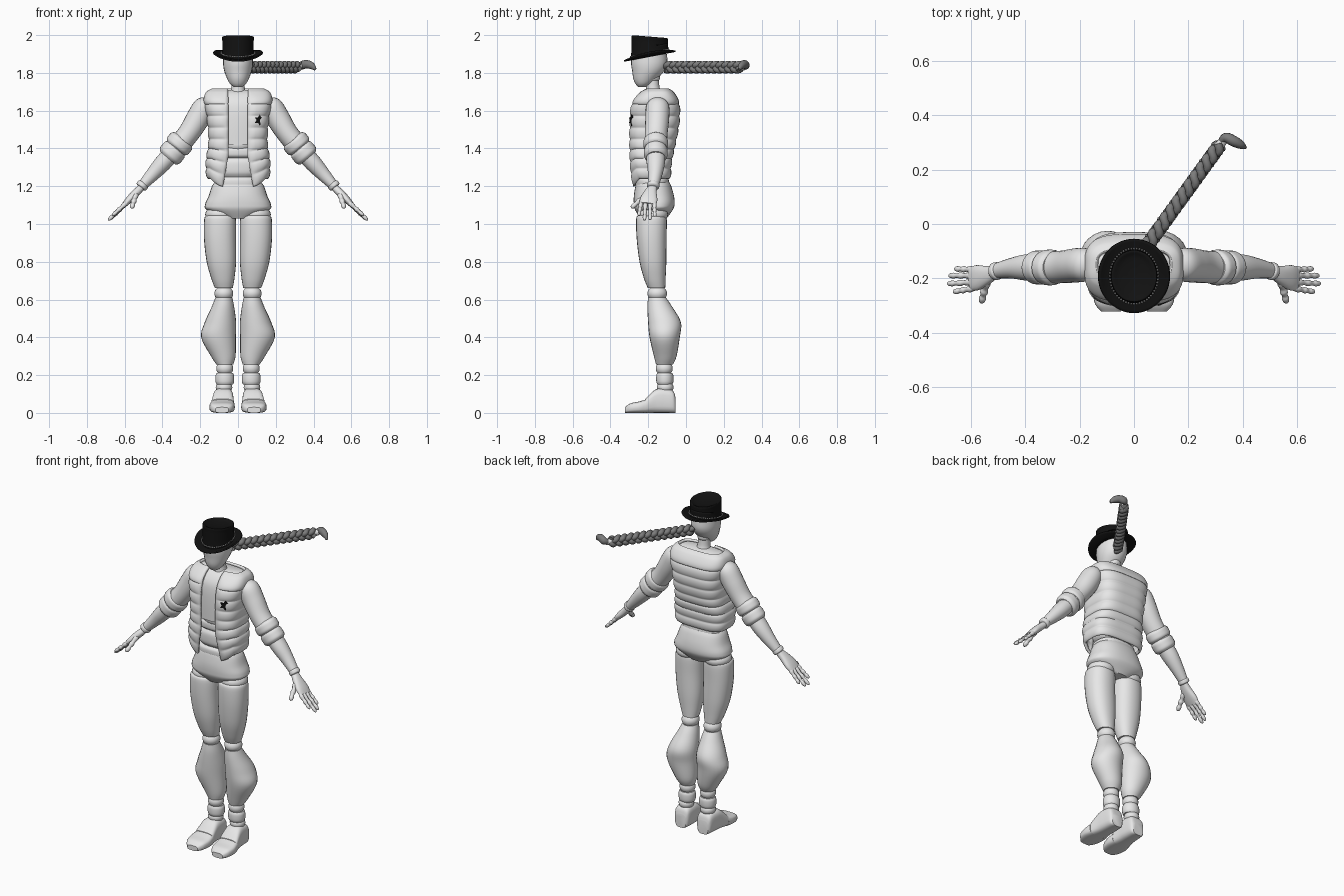
import bpy, bmesh, math
from mathutils import Vector

if "Cube" in bpy.data.objects:
    bpy.data.objects.remove(bpy.data.objects["Cube"])

X, Y, Z = Vector((1, 0, 0)), Vector((0, 1, 0)), Vector((0, 0, 1))


def material(name, value):
    m = bpy.data.materials.new(name)
    m.use_nodes = True
    color = (value, value, value, 1)
    m.diffuse_color = color
    m.node_tree.nodes["Principled BSDF"].inputs["Base Color"].default_value = color
    return m


BODY = material("light grey", 0.8)
HAIR = material("dark grey", 0.2)
BLACK = material("black", 0.006)
SILVER = material("silver", 0.6)


def finish(name, bm, mat, mirror=False, angle=40):
    bmesh.ops.recalc_face_normals(bm, faces=bm.faces[:])
    me = bpy.data.meshes.new(name)
    bm.to_mesh(me)
    bm.free()
    me.materials.append(mat)
    me.shade_smooth()
    me.set_sharp_from_angle(angle=math.radians(angle))
    ob = bpy.data.objects.new(name, me)
    bpy.context.collection.objects.link(ob)
    if mirror:
        ob.modifiers.new("Mirror", 'MIRROR')
    return ob


def smooth(points, sub=5):
    """Spline through a list of number tuples."""
    out = []
    for i in range(len(points) - 1):
        p0, p1 = points[max(i - 1, 0)], points[i]
        p2, p3 = points[i + 1], points[min(i + 2, len(points) - 1)]
        for s in range(sub):
            t = s / sub
            out.append([0.5 * (2 * b + (c - a) * t + (2 * a - 5 * b + 4 * c - d) * t * t
                               + (3 * b - a - 3 * c + d) * t ** 3)
                        for a, b, c, d in zip(p0, p1, p2, p3)])
    return out + [list(points[-1])]


def power(v, n):
    return math.copysign(abs(v) ** (2 / n), v)


def add_loft(bm, stations, axis=None, ref=Y, n=2, sides=24):
    """Skin rings (x, y, z, width, depth); axis None follows the path."""
    rings = []
    for i, s in enumerate(stations):
        c = Vector(s[:3])
        if axis is None:
            t = Vector(stations[min(i + 1, len(stations) - 1)][:3]) - Vector(stations[max(i - 1, 0)][:3])
        else:
            t = axis
        v = t.cross(ref).normalized()
        u = v.cross(t).normalized()
        ring = []
        for k in range(sides):
            q = math.tau * k / sides
            ring.append(bm.verts.new(c + v * max(s[3], .001) * power(math.cos(q), n)
                                     + u * max(s[4], .001) * power(math.sin(q), n)))
        rings.append(ring)
    for r0, r1 in zip(rings, rings[1:]):
        for k in range(sides):
            j = (k + 1) % sides
            bm.faces.new((r0[k], r0[j], r1[j], r1[k]))
    bm.faces.new(rings[0])
    bm.faces.new(rings[-1])


def loft(name, stations, mat=BODY, mirror=False, sub=5, **kw):
    bm = bmesh.new()
    add_loft(bm, smooth(stations, sub), **kw)
    return finish(name, bm, mat, mirror)


def ball(name, c, r, mat=BODY, mirror=True):
    bm = bmesh.new()
    bmesh.ops.create_uvsphere(bm, u_segments=24, v_segments=14, radius=1)
    bmesh.ops.scale(bm, vec=r, verts=bm.verts)
    bmesh.ops.translate(bm, vec=c, verts=bm.verts)
    return finish(name, bm, mat, mirror)


def barrel(name, p, q, a, b, bulge=.85, mirror=False, **kw):
    """Rounded roll from p to q."""
    p, q = Vector(p), Vector(q)
    prof = [(0, bulge * .9), (.2, .97), (.5, 1), (.8, .97), (1, bulge * .9)]
    return loft(name, [(*p.lerp(q, t), a * s, b * s) for t, s in prof], mirror=mirror, **kw)


# Head and neck
loft("head", [(0, -.232, 1.725, .022, .02), (0, -.225, 1.742, .042, .042), (0, -.215, 1.77, .058, .064),
              (0, -.2, 1.81, .073, .085), (0, -.195, 1.85, .079, .096), (0, -.195, 1.9, .078, .094)], axis=Z)
barrel("upper_neck", (0, -.18, 1.755), (0, -.18, 1.81), .04, .042, axis=Z)
loft("lower_neck", [(0, -.17, 1.69, .045, .045), (0, -.175, 1.72, .036, .036), (0, -.178, 1.765, .034, .034)], axis=Z)

# Torso core: (height, half width, front, back)
TORSO = [(1.2, .152, -.275, -.095), (1.3, .156, -.285, -.09), (1.42, .142, -.288, -.07),
         (1.52, .146, -.288, -.052), (1.6, .156, -.283, -.047), (1.65, .168, -.27, -.052),
         (1.69, .165, -.24, -.068), (1.71, .135, -.205, -.095)]
loft("chest", [(0, (f + b) / 2, z, a - .014, (b - f) / 2 - .012) for z, a, f, b in TORSO[2:]], axis=Z, n=3)
ball("belly", (0, -.18, 1.42), (.1, .09, .06), mirror=False)
for i, (lo, hi) in enumerate([(1.35, 1.41), (1.25, 1.35), (1.19, 1.25)]):
    barrel(f"abdomen_{i + 1}", (0, -.178, lo), (0, -.178, hi), .125, .088, .93, axis=Z, n=2.6)

# Quilted open vest
SHAPE = 3.4
levels = smooth(TORSO, 14)
bm = bmesh.new()
rows, cols = [], 36
for z, a, f, b in levels:
    quilt = .009 * math.sqrt(abs(math.sin(math.pi * (z - 1.2) / .062))) * min(1, max(0, (1.69 - z) / .05))
    gap = .052 + .028 * max(0, (1.36 - z) / .16)
    start = math.asin((gap / a) ** (SHAPE / 2))
    row = []
    for k in range(cols + 1):
        q = start + (math.pi - start) * k / cols
        rise = .045 * min(1, k / 9) * max(0, (1.45 - z) / .25)
        edge = min(1, k / 2)
        row.append(bm.verts.new(((a + quilt * edge) * power(max(math.sin(q), 0), SHAPE),
                                 (f + b) / 2 - ((b - f) / 2 + quilt * edge) * power(math.cos(q), SHAPE),
                                 z + rise)))
    row[-1].co.x = 0
    rows.append(row)
for r0, r1 in zip(rows, rows[1:]):
    for k in range(cols):
        bm.faces.new((r0[k], r0[k + 1], r1[k + 1], r1[k]))
vest = finish("vest", bm, BODY, True, 60)
thick = vest.modifiers.new("Thickness", 'SOLIDIFY')
thick.thickness, thick.offset = .016, 0

# Star badge following the vest front
bm = bmesh.new()
front, back = [], []
for k in range(12):
    q, r = math.tau * k / 12, (.03, .017)[k % 2]
    x, z = .115 + r * math.sin(q), 1.55 + r * math.cos(q)
    y = -.168 - .12 * (1 - min(.98, x / .149) ** SHAPE) ** (1 / SHAPE) - .02
    front.append(bm.verts.new((x, y, z)))
    back.append(bm.verts.new((x, y + .008, z)))
y = -.168 - .12 * (1 - (.115 / .149) ** SHAPE) ** (1 / SHAPE) - .02
mid = bm.verts.new((.115, y, 1.55))
for k in range(12):
    j = (k + 1) % 12
    bm.faces.new((front[k], front[j], mid))
    bm.faces.new((front[k], back[k], back[j], front[j]))
finish("star_badge", bm, BLACK, angle=20)

# Hips and legs
loft("pelvis", [(0, -.175, 1.225, .12, .085), (0, -.173, 1.2, .138, .095), (0, -.17, 1.15, .155, .106),
                (0, -.168, 1.105, .174, .108), (0, -.17, 1.075, .165, .1), (0, -.172, 1.03, .07, .07)],
     axis=Z, n=2.4, sides=32)
ball("hip_joint", (.094, -.175, 1.05), (.08, .08, .05))
loft("thigh", [(.095, -.183, 1.045, .07, .07), (.095, -.183, 1.025, .084, .081), (.095, -.182, .92, .085, .079),
               (.088, -.175, .8, .078, .071), (.08, -.165, .71, .061, .057), (.075, -.156, .66, .047, .046)],
     mirror=True, axis=Z, n=2.2)
ball("knee", (.075, -.152, .632), (.05, .052, .042))
loft("shin", [(.075, -.153, .61, .045, .048), (.08, -.138, .56, .06, .066), (.093, -.114, .48, .083, .087),
              (.103, -.113, .4, .092, .08), (.078, -.11, .3, .065, .06), (.07, -.114, .255, .044, .044)],
     mirror=True, axis=Z)
ball("ankle", (.07, -.115, .235), (.045, .045, .04))
barrel("ankle_cuff", (.07, -.112, .15), (.07, -.112, .212), .05, .046, .95, mirror=True, axis=Z)
ball("foot_joint", (.074, -.11, .135), (.044, .044, .035))

# Shoes: flat soles, swept from heel to toe
def shoe(name, data):
    loft(name, [(x, y, h / 2, w, h / 2) for x, y, h, w in data], mirror=True, axis=Y, ref=Z, n=3.4)


shoe("shoe_heel", [(.076, -.055, .08, .035), (.076, -.07, .118, .047), (.077, -.12, .13, .052),
                   (.079, -.165, .122, .055), (.082, -.215, .074, .062)])
shoe("shoe_toe", [(.082, -.21, .072, .063), (.084, -.25, .06, .067), (.085, -.295, .05, .058),
                  (.085, -.323, .03, .035)])

# Arms
loft("upper_arm", [(.155, -.15, 1.655, .025, .035), (.178, -.15, 1.625, .055, .06), (.212, -.152, 1.56, .062, .063),
                   (.265, -.158, 1.475, .057, .06), (.33, -.16, 1.4, .057, .058)], mirror=True)
barrel("upper_sleeve_roll", (.29, -.16, 1.45), (.33, -.16, 1.4), .072, .066, .9, mirror=True)
barrel("lower_sleeve_roll", (.325, -.16, 1.405), (.372, -.16, 1.35), .068, .063, .88, mirror=True)
loft("forearm", [(.35, -.16, 1.375, .046, .05), (.4, -.16, 1.32, .045, .048), (.45, -.163, 1.265, .037, .038),
                 (.505, -.172, 1.205, .026, .028)], mirror=True)
barrel("wrist_band", (.498, -.172, 1.215), (.516, -.175, 1.193), .032, .033, mirror=True)

# Hands
loft("palm", [(.51, -.175, 1.195, .018, .022), (.54, -.188, 1.165, .021, .034), (.575, -.197, 1.13, .019, .046),
              (.6, -.203, 1.103, .014, .044)], mirror=True, n=2.4)


def finger(name, base, tip, r):
    base, tip = Vector(base), Vector(tip)
    prof = [(0, .8), (.18, 1), (.38, .7), (.52, .95), (.68, .65), (.8, .85), (.94, .65), (1, .2)]
    loft(name, [(*base.lerp(tip, t), r * s, r * s) for t, s in prof], mirror=True, sub=3, sides=12)


for i, (y0, y1, x1, z1) in enumerate([(-.168, -.165, .66, 1.04), (-.19, -.19, .682, 1.022),
                                      (-.214, -.22, .687, 1.02), (-.237, -.25, .665, 1.045)]):
    finger(f"finger_{i + 1}", (.59, y0, 1.112), (x1, y1, z1), .0125)
finger("thumb", (.54, -.205, 1.16), (.562, -.29, 1.085), .016)

# Hat
CY, TILT = -.192, .19
crown = loft("hat_crown", [(0, CY, 1.885, .088, .101), (0, CY, 1.92, .083, .098), (0, CY, 1.965, .083, .096),
                           (0, CY, 1.985, .085, .096), (0, CY, 1.992, .079, .09), (0, CY, 1.982, .055, .07),
                           (0, CY, 1.975, .02, .03)], BLACK, axis=Z, sides=40)
for v in crown.data.vertices:
    v.co.z += (TILT if v.co.z < 1.94 else -.08) * (v.co.y - CY)

bm = bmesh.new()
rings = []
for r in (.075, .095, .11, .122, .131):
    rings.append([])
    for k in range(48):
        q = math.tau * k / 48
        x, y = r * math.cos(q) * .98, r * math.sin(q) * 1.04
        curl = .02 * ((r - .075) / .056) ** 2 * math.cos(q) ** 2
        rings[-1].append(bm.verts.new((x, CY + y, 1.893 + TILT * y + curl)))
for r0, r1 in zip(rings, rings[1:]):
    for k in range(48):
        j = (k + 1) % 48
        bm.faces.new((r0[k], r0[j], r1[j], r1[k]))
brim = finish("hat_brim", bm, BLACK)
brim.modifiers.new("Thickness", 'SOLIDIFY').thickness = .008

bm = bmesh.new()
for k in range(56):
    q = math.tau * k / 56
    x, y = .089 * math.cos(q), .102 * math.sin(q)
    new = bmesh.ops.create_icosphere(bm, subdivisions=1, radius=.0042)["verts"]
    bmesh.ops.translate(bm, vec=(x, CY + y, 1.905 + TILT * y), verts=new)
finish("hat_band_beads", bm, SILVER)

# Three strand braid streaming out behind
start, end = Vector((.03, -.105, 1.83)), Vector((.315, .29, 1.83))
side = (end - start).cross(Z).normalized()
for s in range(3):
    path = []
    for i in range(97):
        t = i / 96
        q = math.tau * (4.3 * t + s / 3)
        c = start.lerp(end, t) + Z * .018 * math.sin(q) + side * .013 * math.sin(2 * q)
        path.append((*c, .0155, .0155))
    loft(f"braid_strand_{s + 1}", path, HAIR, sub=1, ref=Z, sides=10)
loft("braid_tie", [(.308, .28, 1.83, .018, .02), (.33, .308, 1.832, .016, .018)], ref=Z)
loft("braid_tuft", [(.32, .302, 1.832, .012, .014), (.338, .318, 1.84, .018, .022), (.365, .306, 1.846, .02, .022),
                    (.392, .292, 1.836, .016, .018), (.41, .282, 1.818, .006, .007)], HAIR, ref=Z, sides=16)
